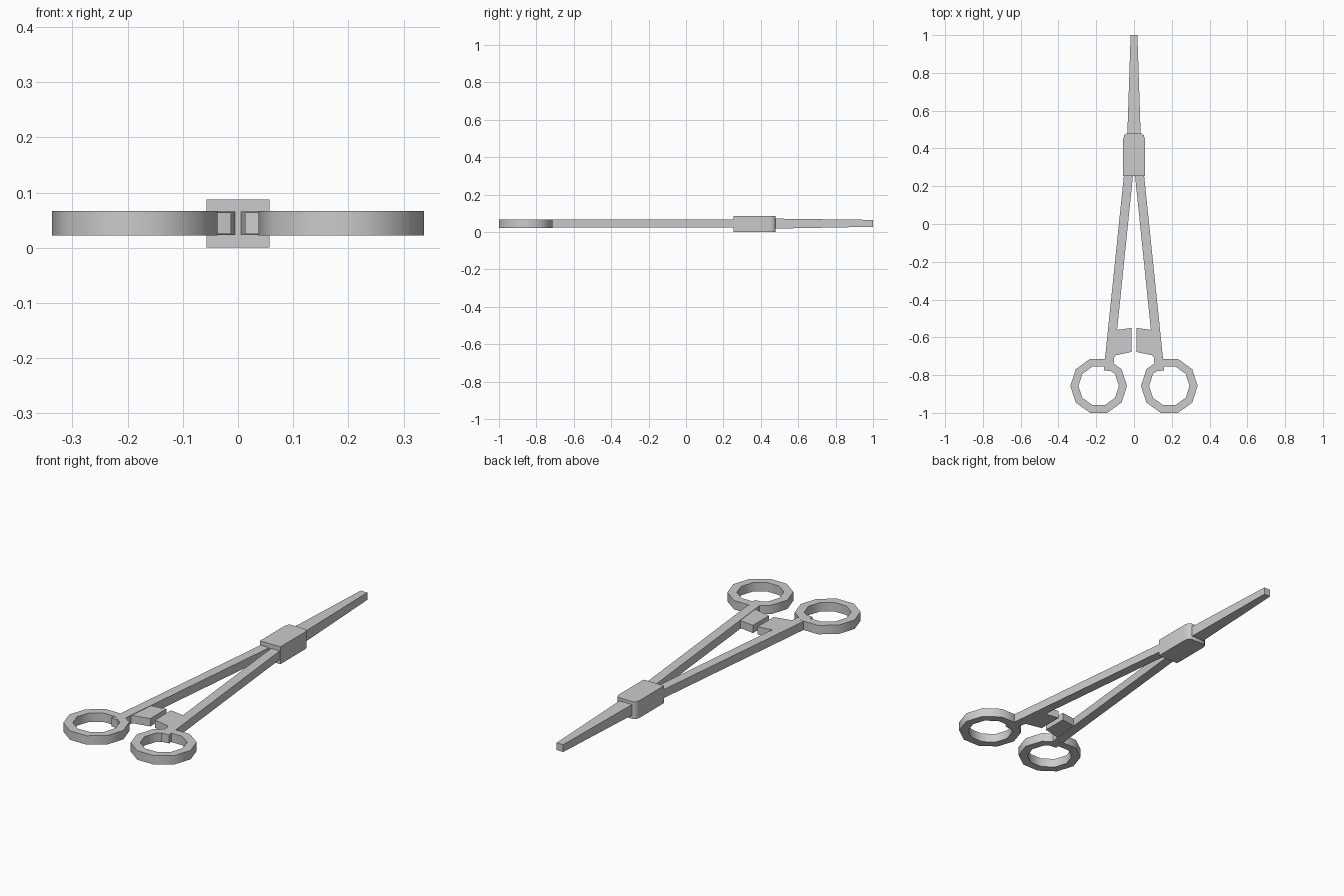
import bpy, bmesh
from math import sin, cos, pi, radians

if "Cube" in bpy.data.objects:
    bpy.data.objects.remove(bpy.data.objects["Cube"])


def finish(name, bm, smooth=None):
    bmesh.ops.recalc_face_normals(bm, faces=bm.faces)
    mesh = bpy.data.meshes.new(name)
    bm.to_mesh(mesh)
    bm.free()
    obj = bpy.data.objects.new(name, mesh)
    bpy.context.collection.objects.link(obj)
    if smooth:
        bpy.ops.object.select_all(action='DESELECT')
        obj.select_set(True)
        bpy.context.view_layer.objects.active = obj
        bpy.ops.object.shade_smooth_by_angle(angle=radians(smooth))
    return obj


def prism(name, outline, z0, z1, smooth=None):
    """Extrude a flat outline from z0 up to z1."""
    bm = bmesh.new()
    low = [bm.verts.new((x, y, z0)) for x, y in outline]
    high = [bm.verts.new((x, y, z1)) for x, y in outline]
    bm.faces.new(low)
    bm.faces.new(high)
    n = len(outline)
    for i in range(n):
        j = (i + 1) % n
        bm.faces.new((low[i], low[j], high[j], high[i]))
    return finish(name, bm, smooth)


def ring(name, cx, cy, r_in, r_out, z0, z1, sides=10):
    """Flat-topped polygonal finger ring."""
    bm = bmesh.new()
    loops = []
    for i in range(sides):
        a = 2 * pi * i / sides
        loops.append([bm.verts.new((cx + r * cos(a), cy + r * sin(a), z))
                      for r, z in ((r_out, z0), (r_out, z1), (r_in, z1), (r_in, z0))])
    for i in range(sides):
        a, b = loops[i], loops[(i + 1) % sides]
        for k in range(4):
            m = (k + 1) % 4
            bm.faces.new((a[k], b[k], b[m], a[m]))
    return finish(name, bm, 40)


# Box joint, with rounded corners on the jaw side
prism("box_joint", [(-0.057, 0.255), (0.057, 0.255), (0.057, 0.452), (0.052, 0.47),
                    (0.042, 0.478), (-0.042, 0.478), (-0.052, 0.47), (-0.057, 0.452)],
      0, 0.087, 50)

# Closed jaws, tapering in width and height
bm = bmesh.new()
sections = []
for y, w, z0, z1 in ((0.45, 0.036, 0.018, 0.072), (1.0, 0.018, 0.028, 0.065)):
    sections.append([bm.verts.new(p) for p in
                     ((-w, y, z0), (w, y, z0), (w, y, z1), (-w, y, z1))])
a, b = sections
bm.faces.new(a)
bm.faces.new(b)
for k in range(4):
    m = (k + 1) % 4
    bm.faces.new((a[k], a[m], b[m], b[k]))
finish("jaws", bm)

# Handles, mirrored left and right
for side, s in (("left", -1), ("right", 1)):
    prism(side + "_shank",
          [(s * x, y) for x, y in ((0.049, 0.30), (0.160, -0.775),
                                   (0.112, -0.780), (0.001, 0.30))],
          0.023, 0.066)
    # Ratchet catch, with a small fillet into the shank
    prism(side + "_ratchet",
          [(s * x, y) for x, y in ((0.085, -0.560), (0.013, -0.550), (0.013, -0.677),
                                   (0.095, -0.695), (0.105, -0.703), (0.111, -0.722),
                                   (0.125, -0.722), (0.125, -0.560))],
          0.025, 0.064)
    ring(side + "_finger_ring", s * 0.187, -0.857, 0.107, 0.15, 0.022, 0.067)
